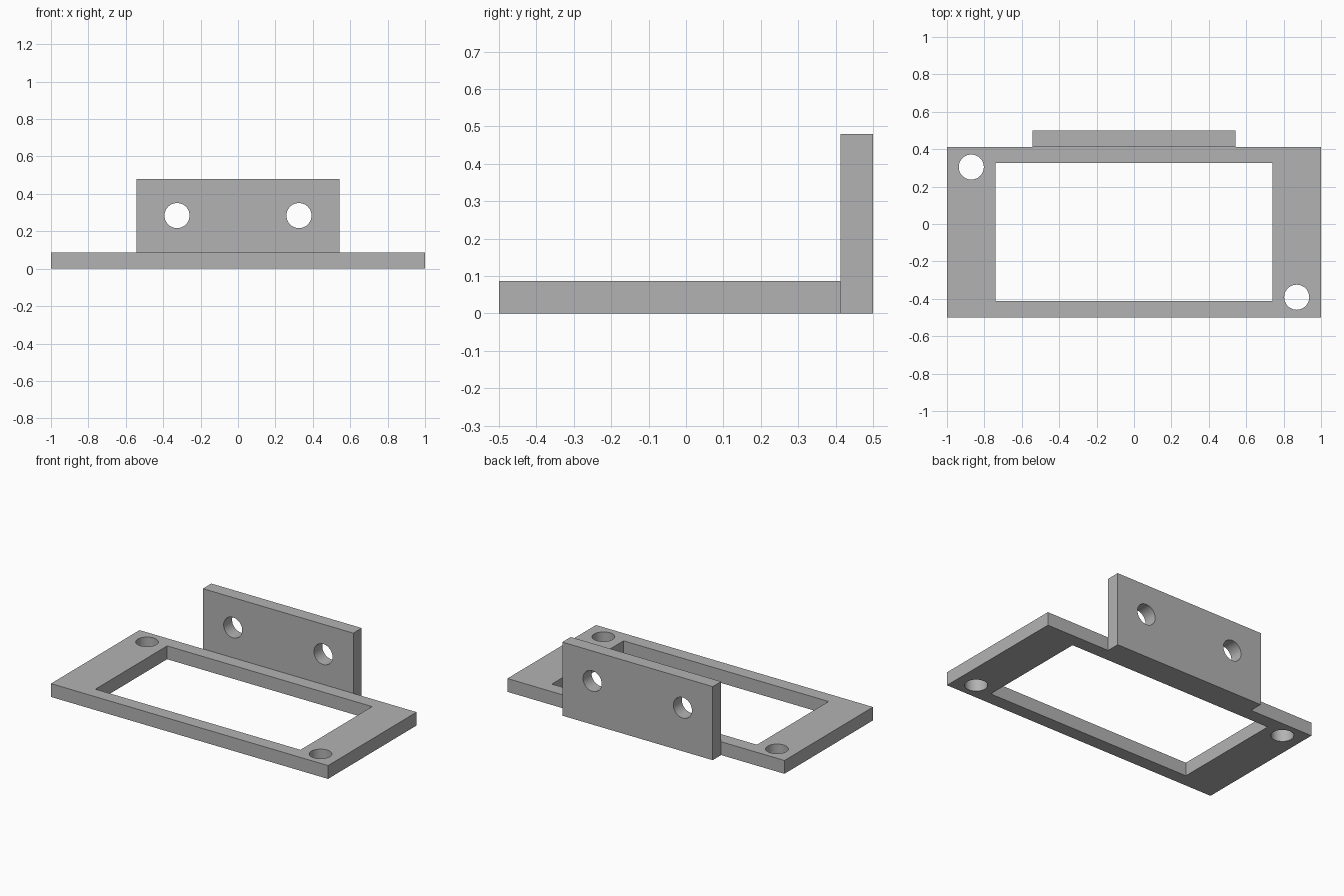
import bpy
import math

cube = bpy.data.objects.get("Cube")
if cube:
    bpy.data.objects.remove(cube, do_unlink=True)

T = 0.087          # sheet thickness
SEAM = 0.5 - T     # back edge of the frame, where the tab begins
HOLE_R = 0.067

grey = bpy.data.materials.new("plain grey")
grey.use_nodes = True
grey.diffuse_color = (0.45, 0.45, 0.45, 1)
grey.node_tree.nodes["Principled BSDF"].inputs["Base Color"].default_value = grey.diffuse_color


def box(name, lo, hi):
    bpy.ops.mesh.primitive_cube_add(size=1, location=[(a + b) / 2 for a, b in zip(lo, hi)])
    ob = bpy.context.object
    ob.name = name
    ob.scale = [b - a for a, b in zip(lo, hi)]
    bpy.ops.object.transform_apply(location=False, rotation=False, scale=True)
    ob.data.materials.append(grey)
    return ob


def drill(name, location, rotation=(0, 0, 0)):
    bpy.ops.mesh.primitive_cylinder_add(vertices=48, radius=HOLE_R, depth=T * 3,
                                        location=location, rotation=rotation)
    ob = bpy.context.object
    ob.name = name
    ob.data.materials.append(grey)
    return ob


def cut(target, cutters):
    bpy.ops.object.select_all(action='DESELECT')
    target.select_set(True)
    bpy.context.view_layer.objects.active = target
    for c in cutters:
        c.hide_render = True
        mod = target.modifiers.new("cut", 'BOOLEAN')
        mod.operation = 'DIFFERENCE'
        mod.solver = 'EXACT'
        mod.object = c
        bpy.ops.object.modifier_apply(modifier=mod.name)
        bpy.data.objects.remove(c, do_unlink=True)
    bpy.ops.object.shade_smooth_by_angle(angle=math.radians(30))


# Flat frame with a large window and two diagonal screw holes
frame = box("base_frame", (-1, -0.5, 0), (1, SEAM, T))
mid_y = (SEAM - 0.5) / 2
window = box("window_cutter", (-0.74, -0.5 + T, -T), (0.74, SEAM - T, 2 * T))
corners = [drill("corner_hole_cutter", (s * 0.87, mid_y - s * 0.348, T / 2)) for s in (-1, 1)]
cut(frame, [window] + corners)

# Upright tab on the back edge with two mounting holes
tab = box("mounting_tab", (-0.543, SEAM, 0), (0.543, 0.5, 0.48))
holes = [drill("tab_hole_cutter", (s * 0.326, 0.5 - T / 2, 0.284), (math.pi / 2, 0, 0))
         for s in (-1, 1)]
cut(tab, holes)
